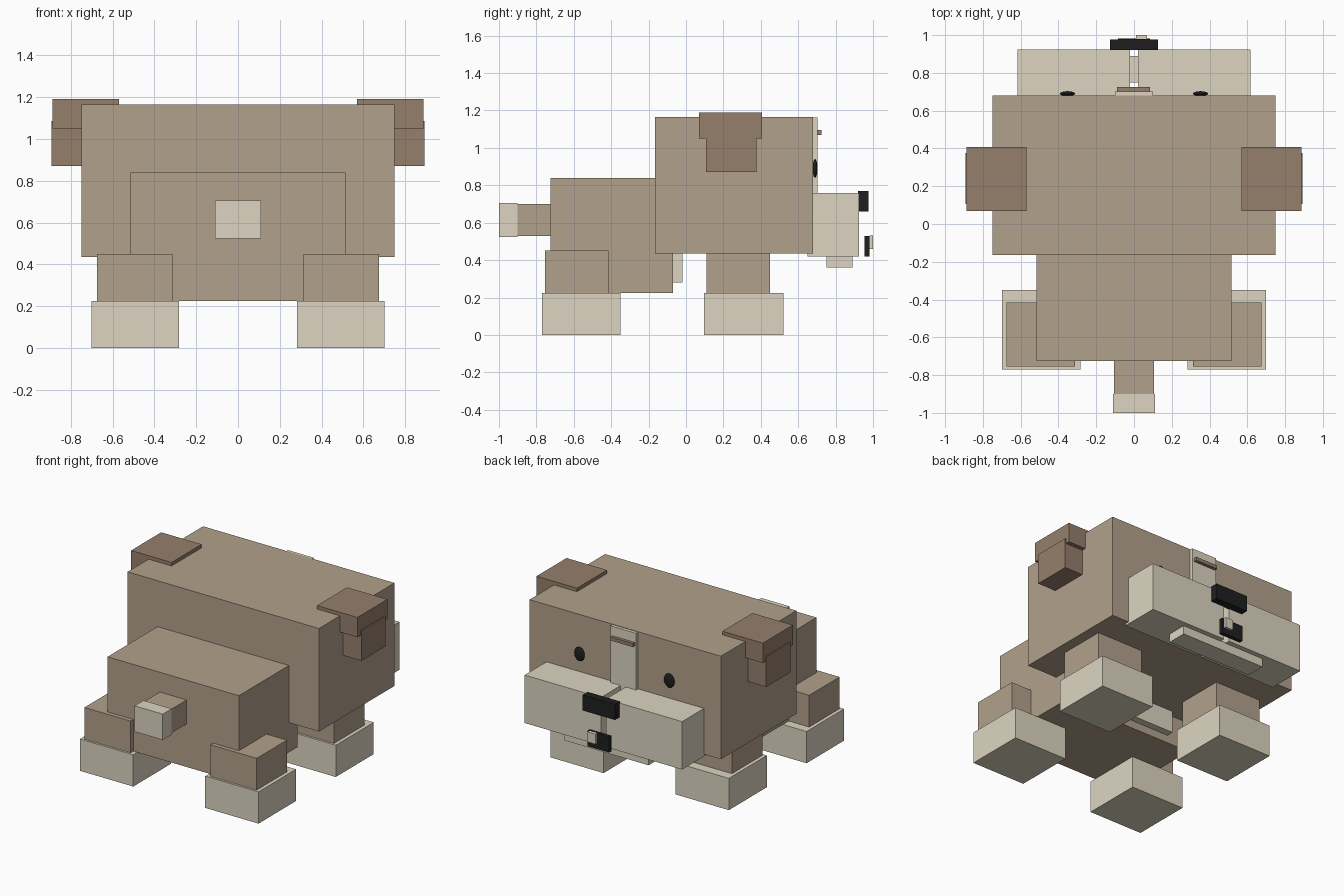
import bpy
import bmesh
from mathutils import Matrix, Vector

if "Cube" in bpy.data.objects:
    bpy.data.objects.remove(bpy.data.objects["Cube"])


def material(name, rgb):
    m = bpy.data.materials.new(name)
    m.diffuse_color = [(c / 255) ** 2.2 for c in rgb] + [1]
    m.use_nodes = True
    m.node_tree.nodes["Principled BSDF"].inputs["Base Color"].default_value = m.diffuse_color
    return m


TAN = material("tan", (176, 160, 138))
CREAM = material("cream", (220, 212, 192))
BROWN = material("brown", (148, 126, 108))
BLACK = material("black", (36, 36, 36))


def finish(bm, name, mat):
    bmesh.ops.recalc_face_normals(bm, faces=bm.faces)
    mesh = bpy.data.meshes.new(name)
    bm.to_mesh(mesh)
    bm.free()
    mesh.materials.append(mat)
    obj = bpy.data.objects.new(name, mesh)
    bpy.context.collection.objects.link(obj)
    return obj


def box(name, x, y, z, mat):
    """Box from (min, max) ranges on each axis."""
    lo, hi = Vector((x[0], y[0], z[0])), Vector((x[1], y[1], z[1]))
    bm = bmesh.new()
    bmesh.ops.create_cube(bm, size=1, matrix=Matrix.Translation((lo + hi) / 2)
                          @ Matrix.Diagonal((*(hi - lo), 1)))
    return finish(bm, name, mat)


def pair(name, x, y, z, mat):
    """The same box on both sides of the body."""
    box(name + "_right", x, y, z, mat)
    box(name + "_left", (-x[1], -x[0]), y, z, mat)


# Body, chest and head
box("body", (-0.515, 0.515), (-0.725, -0.07), (0.225, 0.84), TAN)
box("chest_patch", (-0.34, 0.34), (-0.07, -0.02), (0.28, 0.50), CREAM)
box("head", (-0.75, 0.75), (-0.165, 0.68), (0.435, 1.165), TAN)

# Tail
box("tail", (-0.105, 0.105), (-0.90, -0.725), (0.53, 0.70), TAN)
box("tail_tip", (-0.11, 0.11), (-1.0, -0.90), (0.523, 0.706), CREAM)

# Legs and paws
for end, leg_y, paw_y in (("rear", (-0.755, -0.415), (-0.77, -0.35)),
                          ("front", (0.11, 0.45), (0.095, 0.52))):
    pair(end + "_leg", (0.313, 0.675), leg_y, (0.225, 0.45), TAN)
    pair(end + "_paw", (0.282, 0.70), paw_y, (0, 0.225), CREAM)

# Ears
pair("ear", (0.57, 0.887), (0.07, 0.407), (1.05, 1.19), BROWN)
pair("ear_flap", (0.74, 0.893), (0.107, 0.377), (0.87, 1.085), BROWN)

# Face: split muzzle, chin, forehead stripe
pair("muzzle", (0.02, 0.617), (0.65, 0.925), (0.42, 0.76), CREAM)
box("chin", (-0.33, 0.33), (0.75, 0.89), (0.36, 0.425), CREAM)
box("forehead_stripe", (-0.10, 0.10), (0.67, 0.702), (0.66, 1.162), CREAM)
box("brow", (-0.09, 0.085), (0.70, 0.724), (1.07, 1.095), BROWN)

# Nose, mouth and tooth
box("nose", (-0.127, 0.127), (0.92, 0.977), (0.66, 0.77), BLACK)
box("mouth", (-0.085, 0.085), (0.955, 0.982), (0.42, 0.53), BLACK)
box("tooth", (0.01, 0.07), (0.98, 1.0), (0.46, 0.532), CREAM)

# Eyes
for side, sx in (("right", 1), ("left", -1)):
    bm = bmesh.new()
    bmesh.ops.create_uvsphere(bm, u_segments=24, v_segments=12, radius=1,
                              matrix=Matrix.Translation((sx * 0.352, 0.69, 0.89))
                              @ Matrix.Diagonal((0.04, 0.013, 0.05, 1)))
    for f in bm.faces:
        f.smooth = True
    finish(bm, "eye_" + side, BLACK)
